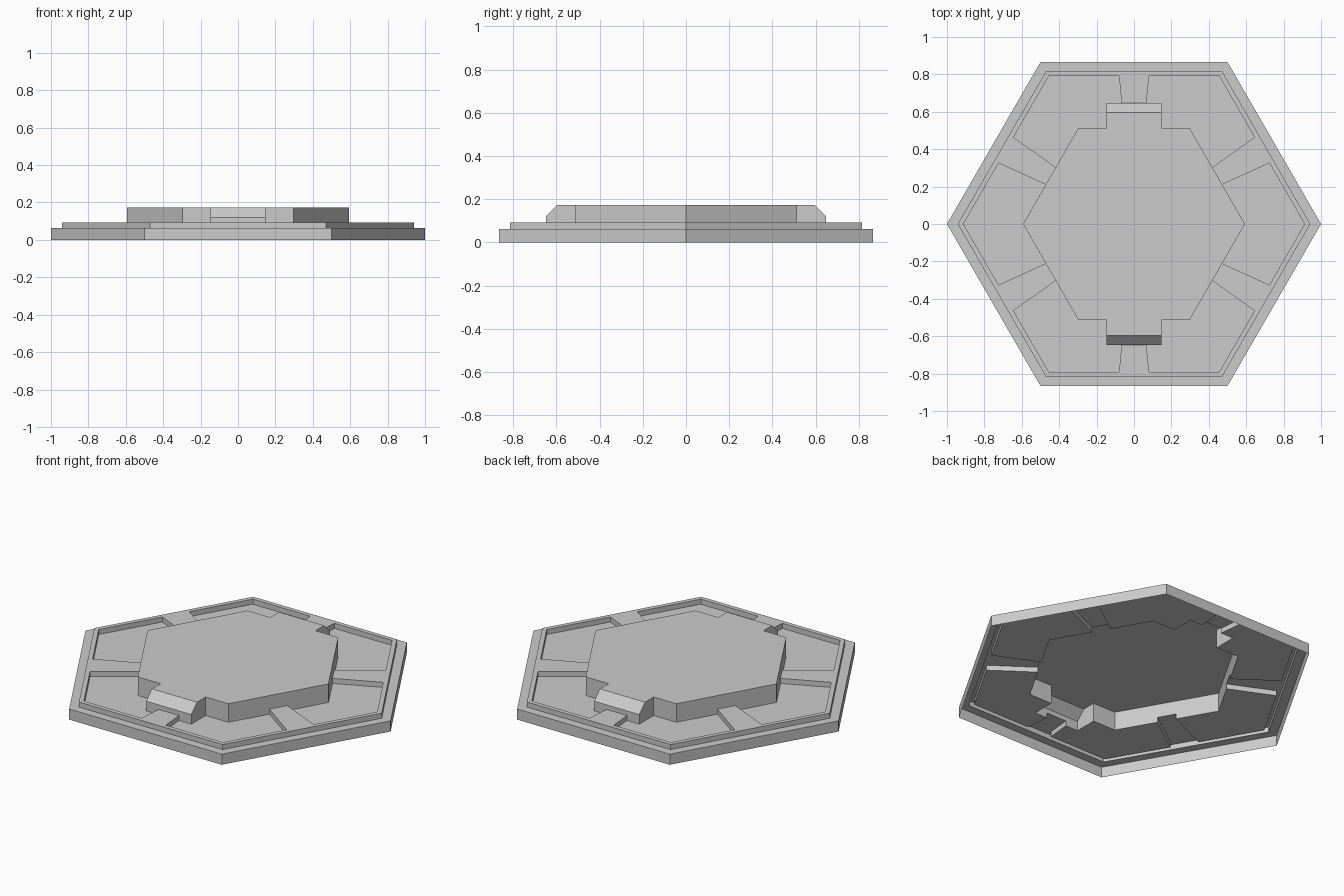
import bpy, bmesh
from math import sin, cos, radians, sqrt
from mathutils import Vector, Matrix

if "Cube" in bpy.data.objects:
    bpy.data.objects.remove(bpy.data.objects["Cube"])

STEP_Z, RIM_Z, BUMP_Z, TOP_Z = 0.063, 0.093, 0.12, 0.173


def loft(bm, rings):
    """Closed solid through a stack of matching rings."""
    loops = [[bm.verts.new(p) for p in ring] for ring in rings]
    for a, b in zip(loops, loops[1:]):
        for i in range(len(a)):
            j = (i + 1) % len(a)
            bm.faces.new((a[i], a[j], b[j], b[i]))
    bm.faces.new(loops[0][::-1])
    bm.faces.new(loops[-1])


def make(name, bm):
    bmesh.ops.recalc_face_normals(bm, faces=bm.faces)
    me = bpy.data.meshes.new(name)
    bm.to_mesh(me)
    bm.free()
    ob = bpy.data.objects.new(name, me)
    bpy.context.collection.objects.link(ob)
    return ob


def hexagon(r, z):
    return [(r * cos(radians(60 * i)), r * sin(radians(60 * i)), z) for i in range(6)]


def combine(ob, other, op):
    mod = ob.modifiers.new(op, 'BOOLEAN')
    mod.object, mod.operation, mod.solver = other, op, 'EXACT'
    bpy.context.view_layer.objects.active = ob
    bpy.ops.object.modifier_apply(modifier=mod.name)
    bpy.data.objects.remove(other)


# stepped hexagonal base
bm = bmesh.new()
loft(bm, [hexagon(1, 0), hexagon(1, STEP_Z), hexagon(0.942, STEP_Z), hexagon(0.942, RIM_Z)])
tile = make("hex_tile", bm)

# six corner pockets, leaving tapered ribs at the middle of each edge
bm = bmesh.new()
n = Vector((cos(radians(30)), 0.5, 0))
t = Vector((0.5, -cos(radians(30)), 0))
inner, outer = 0.45 * n + 0.047 * t, 0.79 * n + 0.08 * t
flip = Matrix.Diagonal((1, -1, 1))
pocket = [inner, flip @ inner, flip @ outer, Vector((0.79 * 2 / sqrt(3), 0, 0)), outer]
for k in range(6):
    rot = Matrix.Rotation(radians(60 * k), 3, 'Z')
    loft(bm, [[rot @ p + Vector((0, 0, z)) for p in pocket] for z in (STEP_Z, 0.15)])
cutter = make("pocket_cutter", bm)
cutter.hide_render = True
combine(tile, cutter, 'DIFFERENCE')


# raised plateau with a chamfered block at front and back
def plateau(z, tip):
    half = [(0.593, 0), (0.297, 0.514), (0.148, 0.514), (0.148, tip),
            (-0.148, tip), (-0.148, 0.514), (-0.297, 0.514)]
    return [(x, y, z) for x, y in half] + [(-x, -y, z) for x, y in half]


bm = bmesh.new()
loft(bm, [plateau(0.03, 0.648), plateau(BUMP_Z, 0.648), plateau(TOP_Z, 0.595)])
combine(tile, make("plateau", bm), 'UNION')

# open underside: the tile is a thin shell
bm = bmesh.new()
bm.from_mesh(tile.data)
under = [f for f in bm.faces if all(abs(v.co.z) < 1e-4 for v in f.verts)]
bmesh.ops.delete(bm, geom=under, context='FACES')
bmesh.ops.dissolve_limit(bm, angle_limit=radians(0.5), verts=bm.verts, edges=bm.edges)
bm.to_mesh(tile.data)
bm.free()
